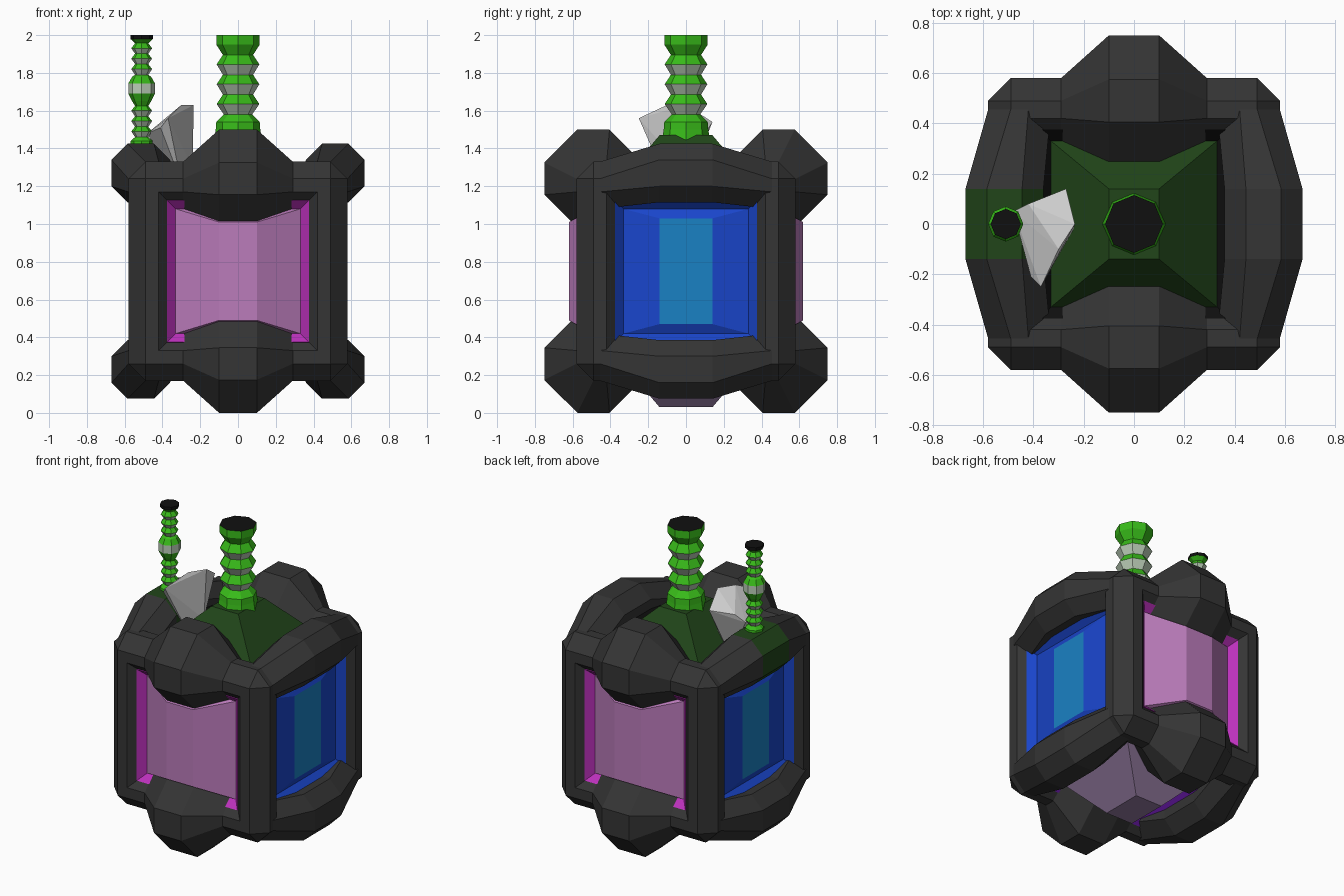
import bpy, bmesh, math
from mathutils import Vector

if "Cube" in bpy.data.objects:
    bpy.data.objects.remove(bpy.data.objects["Cube"])

MID = 0.75          # height of the body centre


def mat(name, r, g, b):
    m = bpy.data.materials.new(name)
    m.diffuse_color = (r, g, b, 1)
    m.use_nodes = True
    m.node_tree.nodes["Principled BSDF"].inputs["Base Color"].default_value = m.diffuse_color
    return m


DARK = mat("dark_metal", .035, .035, .035)
BLACK = mat("black", .005, .005, .005)
MOSS = mat("dark_green", .015, .06, .01)
GREEN = mat("green", .04, .5, .01)
PALE = mat("pale_green", .5, .62, .48)
PINK = mat("magenta", .5, .03, .5)
PINK_MID = mat("pale_magenta", .5, .2, .5)
BLUE = mat("blue", .01, .06, .6)
BLUE_MID = mat("cyan_blue", .01, .22, .55)
VIOLET = mat("violet", .14, .01, .4)
VIOLET_MID = mat("pale_violet", .3, .2, .36)


def finish(name, bm, mats=()):
    bmesh.ops.recalc_face_normals(bm, faces=bm.faces[:])
    me = bpy.data.meshes.new(name)
    bm.to_mesh(me)
    bm.free()
    for m in mats:
        me.materials.append(m)
    ob = bpy.data.objects.new(name, me)
    bpy.context.collection.objects.link(ob)
    return ob


def loft(name, rings, mats, seg):
    """Skin closed rings; seg = material index for start cap, each band, end cap."""
    bm = bmesh.new()
    vs = [[bm.verts.new(p) for p in r] for r in rings]
    n = len(vs[0])
    bm.faces.new(vs[0]).material_index = seg[0]
    for k, (a, b) in enumerate(zip(vs, vs[1:])):
        for i in range(n):
            f = bm.faces.new((a[i], a[(i + 1) % n], b[(i + 1) % n], b[i]))
            f.material_index = seg[k + 1]
    bm.faces.new(vs[-1]).material_index = seg[-1]
    return finish(name, bm, mats)


def hull(name, pts, mats=()):
    bm = bmesh.new()
    for p in pts:
        bm.verts.new(p)
    bmesh.ops.convex_hull(bm, input=bm.verts[:])
    bmesh.ops.dissolve_limit(bm, angle_limit=.02, verts=bm.verts[:], edges=bm.edges[:])
    return finish(name, bm, mats)


def along(axis, t, u, v):
    """Point at t on the axis and (u, v) on the two others, from the body centre."""
    p = [u, v]
    p.insert(axis, t)
    return Vector((p[0], p[1], p[2] + MID))


def octagon(cu, cv, h, c):
    """Chamfered square section, half size h, chamfer c."""
    f = h - c
    return [(cu + a, cv + b) for a, b in
            ((h, -f), (h, f), (f, h), (-f, h), (-h, f), (-h, -f), (-f, -h), (f, -h))]


def beam(name, axis, su, sv, half, mats=(DARK,), seg=None):
    """Frame edge; half = (t, centre_u, centre_v, half size, chamfer), mirrored."""
    st = [(-t, *r) for t, *r in half] + list(half[::-1])
    rings = [[along(axis, t, u, v) for u, v in octagon(su * cu, sv * cv, h, c)]
             for t, cu, cv, h, c in st]
    loft(name, rings, mats, seg or [0] * (len(st) + 1))


# Frame of twelve octagonal beams, swollen in the middle along x and y
END = (.455, .455, .455, .125, .09)
for a in (-1, 1):
    for b in (-1, 1):
        tag = f"{'low' if a < 0 else 'high'}_{'low' if b < 0 else 'high'}"
        beam("post_" + tag, 2, a, b, [END])
        beam("cross_beam_" + tag, 0, a, b,
             [END, (.29, .455, .455, .125, .09), (.1, .49, .49, .26, .175)])
        green = a < 0 and b > 0
        beam("side_beam_" + tag, 1, a, b, [END, (.14, .515, .52, .155, .085)],
             (DARK, MOSS), [0, 0, 1, 0, 0] if green else None)
        # rounded frame corners
        for c in (-1, 1):
            h, f = .125, .035
            pts = []
            for d in ((h, f, f), (f, h, f), (f, f, h)):
                for i in range(8):
                    s = [1 if i >> k & 1 else -1 for k in range(3)]
                    pts.append((a * .455 + s[0] * d[0], b * .455 + s[1] * d[1],
                                MID + c * .455 + s[2] * d[2]))
            hull("corner_" + tag, pts, (DARK,))


def panel(name, axis, side, cu, cv, depth, mats):
    """Faceted panel: raised centre, sloped edge and a lip lying on the frame."""
    rings = []
    for u, v, d in ((cu, cv, depth), (.33, .33, .495), (.375, .375, .542), (.4, .4, .42)):
        rings.append([along(axis, side * d, x, y)
                      for x, y in ((-u, -v), (u, -v), (u, v), (-u, v))])
    loft(name, rings, mats, [1, 2, 0, 0, 0])


panel("front_panel", 1, -1, .1, .26, .62, (PINK, PINK_MID, PINK_MID))
panel("back_panel", 1, 1, .1, .26, .62, (PINK, PINK_MID, PINK_MID))
panel("left_panel", 0, -1, .14, .28, .52, (BLUE, BLUE_MID, BLUE))
panel("right_panel", 0, 1, .14, .28, .52, (BLUE, BLUE_MID, BLUE))
panel("top_panel", 2, 1, .1, .14, .72, (BLACK, MOSS, MOSS))
panel("bottom_panel", 2, -1, .1, .14, .72, (VIOLET, VIOLET_MID, VIOLET_MID))


def pipe(name, x, y, prof, seg):
    rings = [[(x + r * math.cos(i * math.pi / 4), y + r * math.sin(i * math.pi / 4), z)
              for i in range(8)] for r, z in prof]
    loft(name, rings, (GREEN, PALE, BLACK), seg)


# Main bellows chimney
prof = [(.13, 1.42), (.118, 1.5), (.115, 1.54), (.075, 1.58)]
for k in range(3):
    prof += [(.113, 1.635 + k * .105), (.08, 1.685 + k * .105)]
prof += [(.115, 1.95), (.115, 2.0)]
pipe("main_chimney", 0, 0, prof, [0, 0, 0, 0, 1, 0, 1, 0, 1, 0, 0, 0, 2])

# Thin bellows pipe with a bulb
prof = [(.06, 1.38), (.058, 1.44), (.035, 1.46)]
for k in range(3):
    prof += [(.055, 1.49 + k * .055), (.035, 1.515 + k * .055)]
prof += [(.05, 1.65), (.07, 1.69), (.07, 1.745), (.05, 1.78), (.035, 1.79)]
for k in range(3):
    prof += [(.055, 1.82 + k * .055), (.035, 1.847 + k * .055)]
prof += [(.06, 1.98), (.06, 2.0)]
pipe("thin_pipe", -.51, 0, prof,
     [0, 0, 0] + [1, 0] * 3 + [0, 0, 1, 0, 0] + [1, 0] * 3 + [0, 2, 2])

# Pale rock shard leaning out of the roof
hull("rock_shard", [(-.48, .05, 1.48), (-.42, .08, 1.53), (-.27, .14, 1.54), (-.235, 0, 1.63),
                    (-.3, -.1, 1.63), (-.37, -.25, 1.56), (-.41, -.21, 1.51),
                    (-.24, -.02, 1.3), (-.33, 0, 1.2), (-.3, -.1, 1.22)])
